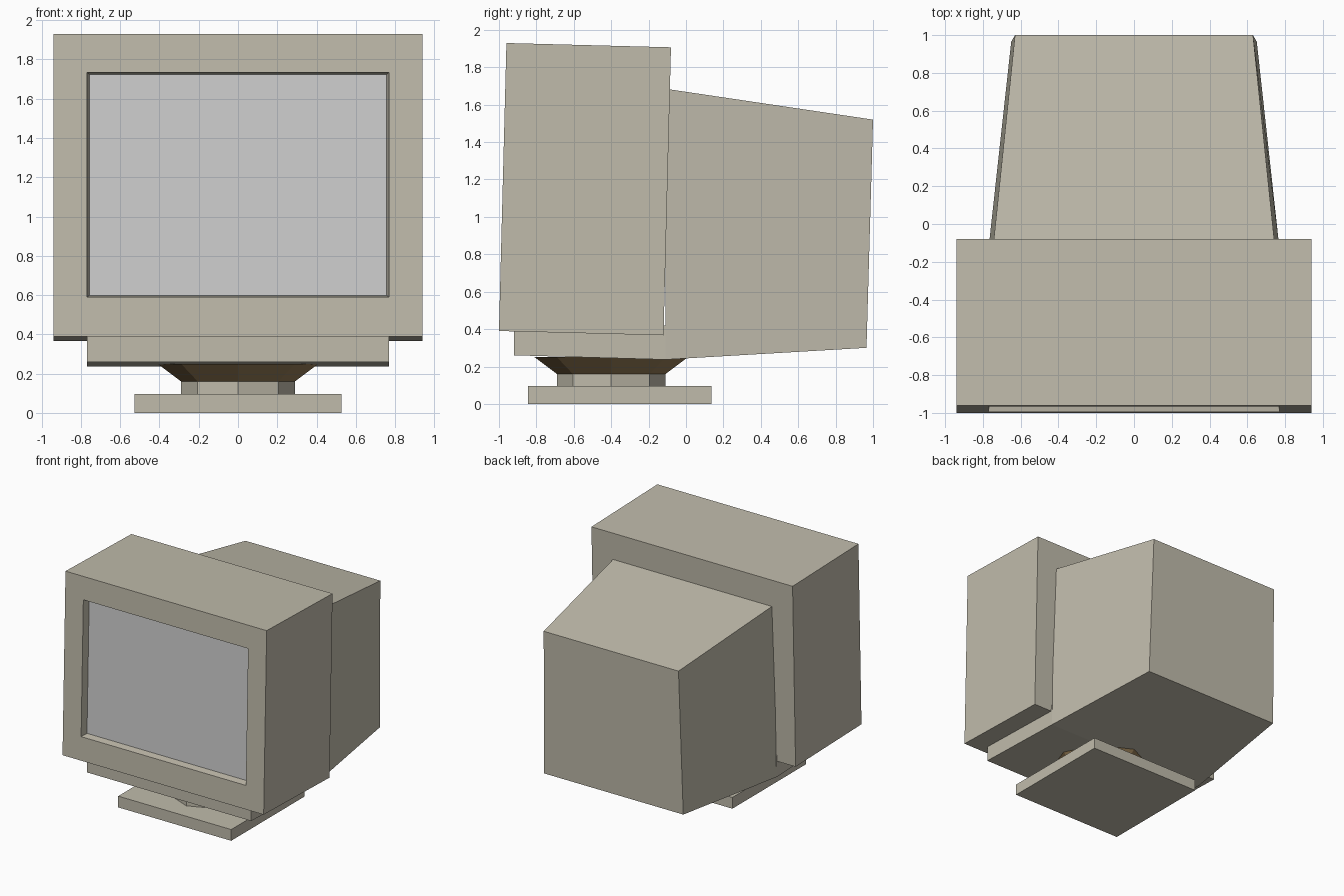
import bpy, bmesh, math
from mathutils import Matrix, Vector

if "Cube" in bpy.data.objects:
    bpy.data.objects.remove(bpy.data.objects["Cube"])


def material(name, rgb):
    m = bpy.data.materials.new(name)
    m.diffuse_color = (*rgb, 1)
    m.use_nodes = True
    m.node_tree.nodes["Principled BSDF"].inputs["Base Color"].default_value = m.diffuse_color
    return m


BEIGE = material("beige plastic", (0.53, 0.50, 0.41))
GLASS = material("grey glass", (0.62, 0.62, 0.62))
BROWN = material("brown plastic", (0.30, 0.20, 0.09))


def loft(name, rings, mats):
    """Skin closed rings of points and cap both ends; the last cap uses the last material."""
    bm = bmesh.new()
    loops = [[bm.verts.new(p) for p in ring] for ring in rings]
    n = len(loops[0])
    for a, b in zip(loops, loops[1:]):
        for i in range(n):
            bm.faces.new((a[i], a[(i + 1) % n], b[(i + 1) % n], b[i]))
    bm.faces.new(loops[0])
    cap = bm.faces.new(loops[-1])
    bmesh.ops.recalc_face_normals(bm, faces=bm.faces[:])
    cap.material_index = len(mats) - 1
    me = bpy.data.meshes.new(name)
    bm.to_mesh(me)
    bm.free()
    for m in mats:
        me.materials.append(m)
    ob = bpy.data.objects.new(name, me)
    bpy.context.collection.objects.link(ob)
    return ob


def rect(w, y, z0, z1):
    return [(-w, y, z0), (w, y, z0), (w, y, z1), (-w, y, z1)]


def octagon(r, z):
    return [(r * math.cos(k * math.pi / 4), -0.4 + r * math.sin(k * math.pi / 4), z)
            for k in range(8)]


# tilted front case: back, front, screen opening, recessed glass
case = loft("front_case", [rect(0.94, 0.88, 0, 1.54), rect(0.94, 0, 0, 1.54),
                           rect(0.77, 0, 0.2, 1.345), rect(0.757, 0.06, 0.21, 1.335)],
            [BEIGE, GLASS])
case.data.transform(Matrix.Translation(Vector((0, -1.0, 0.39)))
                    @ Matrix.Rotation(-math.atan2(0.04, 1.54), 4, 'X'))

# tapered rear housing
loft("rear_housing", [
    [(-0.768, -0.11, 0.237), (0.768, -0.11, 0.237), (0.745, -0.11, 1.685), (-0.745, -0.11, 1.685)],
    [(-0.65, 0.965, 0.30), (0.65, 0.965, 0.30), (0.63, 1.0, 1.52), (-0.63, 1.0, 1.52)]], [BEIGE])

# chin under the front case
loft("chin", [rect(0.768, -0.92, 0.26, 0.42), rect(0.768, -0.11, 0.237, 0.42)], [BEIGE])

# swivel stand
loft("swivel_cone", [octagon(0.29, 0.16), octagon(0.41, 0.25)], [BROWN])
loft("neck", [octagon(0.29, 0.09), octagon(0.29, 0.16)], [BEIGE])
loft("base_plate", [rect(0.528, -0.845, 0, 0.095), rect(0.528, 0.135, 0, 0.095)], [BEIGE])
